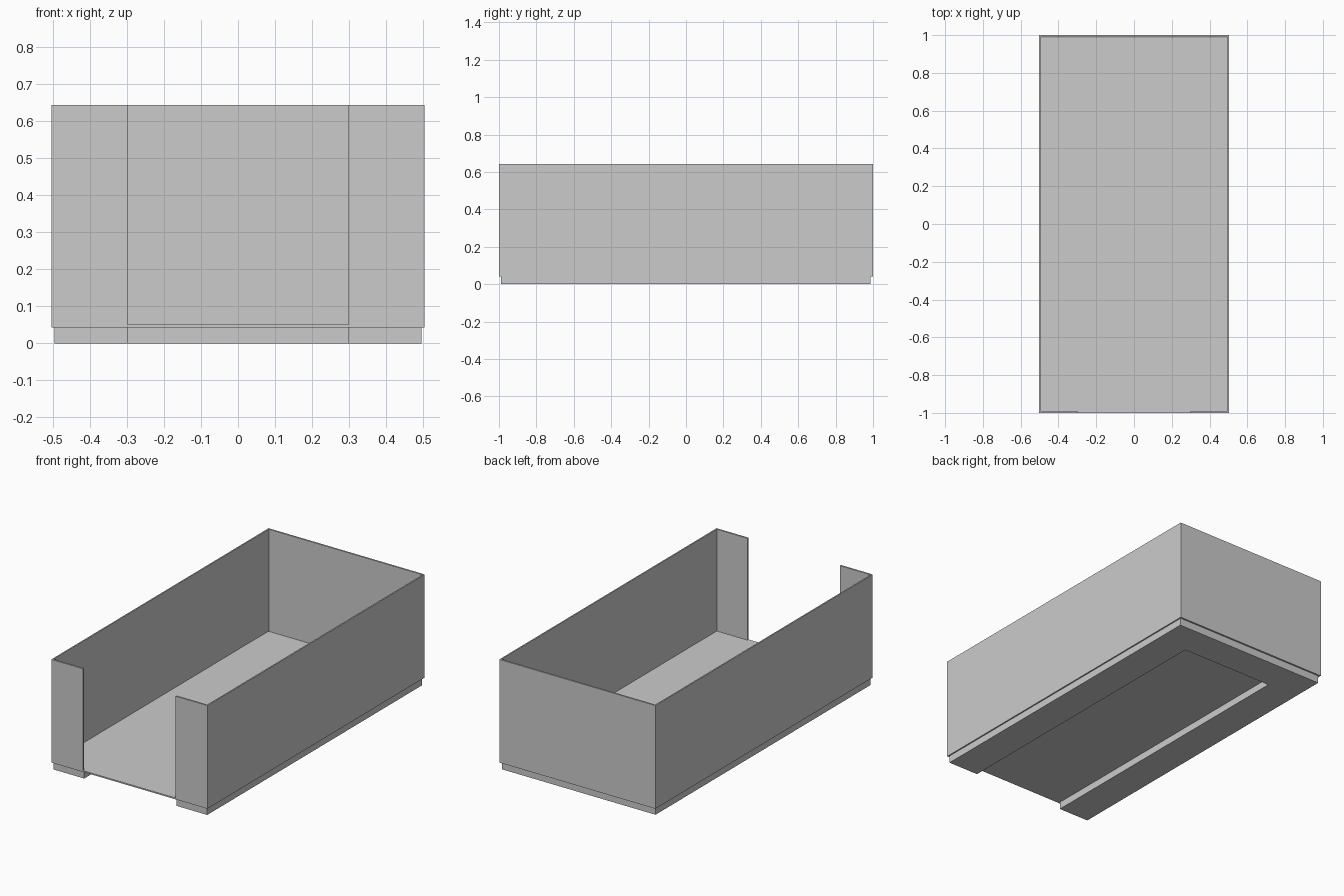
import bpy, bmesh

if "Cube" in bpy.data.objects:
    bpy.data.objects.remove(bpy.data.objects["Cube"])


def extrude_outline(name, points, z0, z1):
    """Solid prism from a 2D plan outline."""
    bm = bmesh.new()
    face = bm.faces.new([bm.verts.new((x, y, z0)) for x, y in points])
    ext = bmesh.ops.extrude_face_region(bm, geom=[face])
    top = [v for v in ext["geom"] if isinstance(v, bmesh.types.BMVert)]
    bmesh.ops.translate(bm, verts=top, vec=(0, 0, z1 - z0))
    bmesh.ops.recalc_face_normals(bm, faces=bm.faces)
    mesh = bpy.data.meshes.new(name)
    bm.to_mesh(mesh)
    bm.free()
    obj = bpy.data.objects.new(name, mesh)
    bpy.context.collection.objects.link(obj)
    return obj


def symmetric(half):
    """Complete a right-hand outline with its mirror across x = 0."""
    return half + [(-x, y) for x, y in reversed(half)]


GAP = 0.298                 # half width of front opening
OX, OY = 0.503, 1.0         # outer wall faces
IX, IY = 0.495, 0.99        # inner wall faces
Z_WALL, Z_FLOOR, Z_TOP = 0.042, 0.05, 0.643

# U-shaped plinth, open to the front
extrude_outline("plinth", symmetric(
    [(GAP, 0.795), (GAP, -IY), (IX, -IY), (IX, IY - 0.003)]), 0, Z_FLOOR)

# Thin floor panel filling the plinth cut-out
extrude_outline("floor_panel", symmetric(
    [(GAP, -OY), (GAP, 0.795)]), Z_WALL, Z_FLOOR)

# Thin wall running round the box, with returns beside the front opening
extrude_outline("wall", symmetric(
    [(IX, IY), (IX, -IY), (GAP, -IY), (GAP, -OY), (OX, -OY), (OX, OY)]),
    Z_WALL, Z_TOP)
